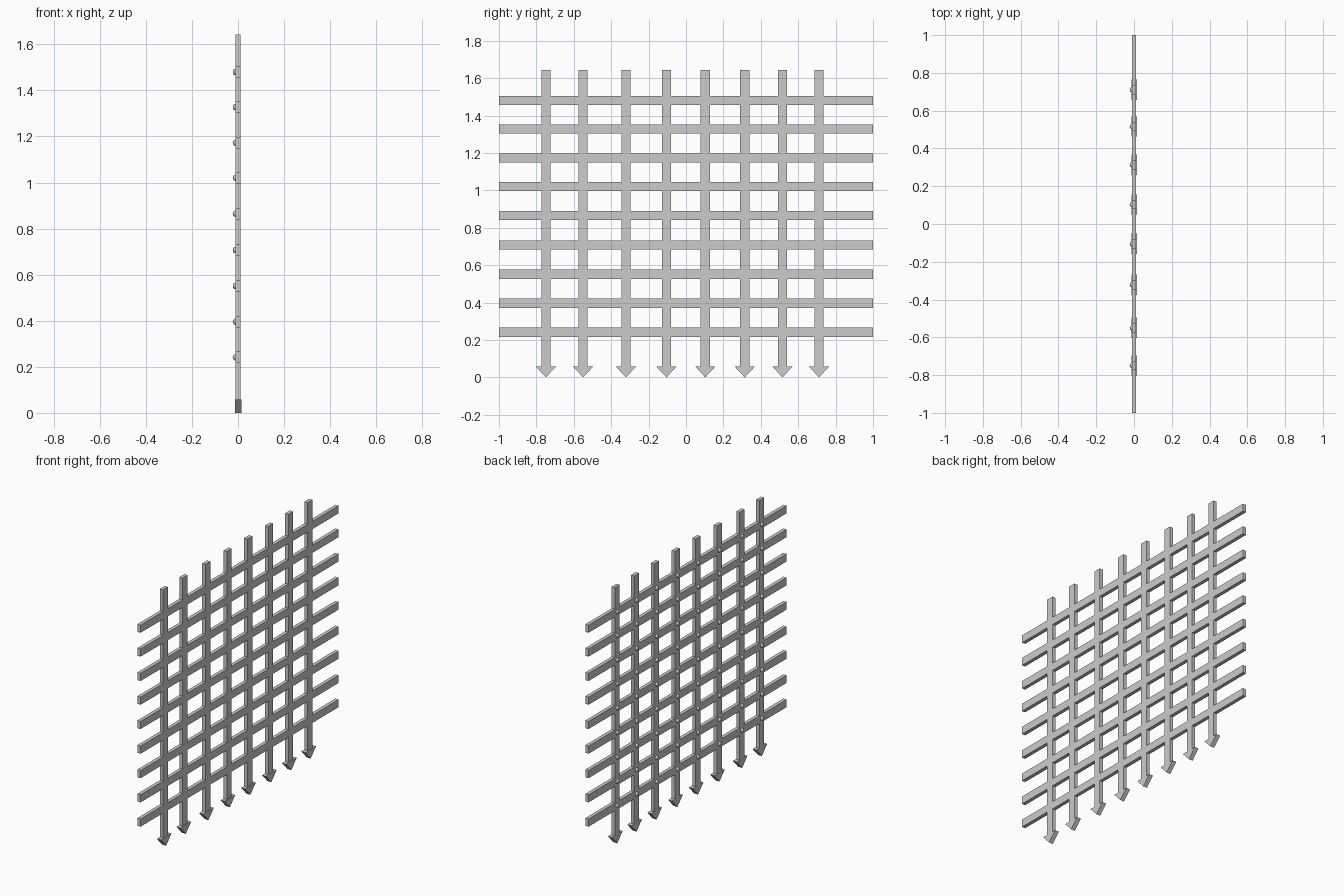
import bpy, bmesh

if "Cube" in bpy.data.objects:
    bpy.data.objects.remove(bpy.data.objects["Cube"])

BARS_Y = [-0.749, -0.55, -0.321, -0.105, 0.103, 0.314, 0.516, 0.711]
RAILS_Z = [0.241, 0.396, 0.551, 0.707, 0.865, 1.02, 1.172, 1.328, 1.48]
THICK, WIDTH, TOP, SPIKE = 0.023, 0.049, 1.643, 0.058


def box(name, size, loc):
    bpy.ops.mesh.primitive_cube_add(size=1, location=loc)
    ob = bpy.context.object
    ob.name = name
    ob.scale = size
    bpy.ops.object.transform_apply(location=False, rotation=False, scale=True)
    return ob


def spike(name, y):
    # triangular prism pointing down
    bm = bmesh.new()
    tri = [(-0.054, SPIKE), (0.0, 0.0), (0.054, SPIKE)]
    face = bm.faces.new([bm.verts.new((-0.012, dy, z)) for dy, z in tri])
    ext = bmesh.ops.extrude_face_region(bm, geom=[face])
    moved = [v for v in ext["geom"] if isinstance(v, bmesh.types.BMVert)]
    bmesh.ops.translate(bm, verts=moved, vec=(0.028, 0, 0))
    bmesh.ops.recalc_face_normals(bm, faces=bm.faces)
    me = bpy.data.meshes.new(name)
    bm.to_mesh(me)
    bm.free()
    ob = bpy.data.objects.new(name, me)
    ob.location.y = y
    bpy.context.collection.objects.link(ob)


# horizontal rails
for i, z in enumerate(RAILS_Z):
    box(f"rail_{i + 1}", (THICK, 2.0, WIDTH), (0, 0, z))

# upright bars with arrow-shaped ground spikes
for i, y in enumerate(BARS_Y):
    base = SPIKE - 0.02
    box(f"upright_{i + 1}", (THICK, WIDTH, TOP - base), (0, y, (TOP + base) / 2))
    spike(f"ground_spike_{i + 1}", y)

# domed rivets on the back of every crossing, sharing one mesh
bpy.ops.mesh.primitive_uv_sphere_add(segments=12, ring_count=6, radius=0.015)
rivet = bpy.context.object
rivet.name = "rivet"
bpy.ops.object.shade_smooth()
spots = [(y, z) for y in BARS_Y for z in RAILS_Z]
for n, (y, z) in enumerate(spots):
    ob = rivet if n == 0 else rivet.copy()
    if n:
        bpy.context.collection.objects.link(ob)
    ob.location = (-0.008, y, z)
